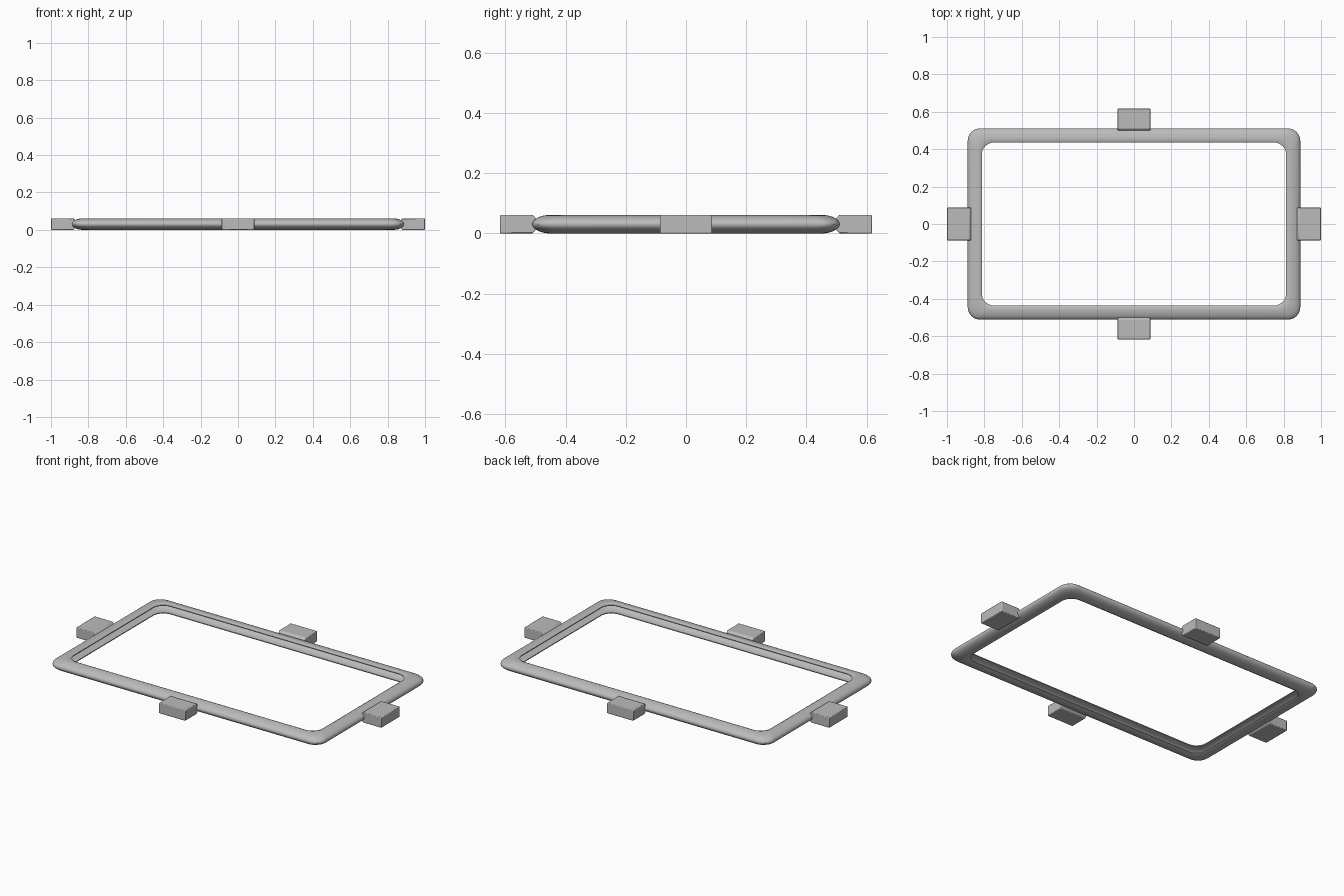
import bpy, bmesh, math
from mathutils import Matrix

old = bpy.data.objects.get("Cube")
if old:
    bpy.data.objects.remove(old, do_unlink=True)

HEIGHT = 0.062
MID = HEIGHT / 2

grey = bpy.data.materials.new("plain_grey")
grey.use_nodes = True
colour = (0.5, 0.5, 0.5, 1)
grey.diffuse_color = colour
grey.node_tree.nodes["Principled BSDF"].inputs["Base Color"].default_value = colour


def finish(name, bm):
    bmesh.ops.recalc_face_normals(bm, faces=bm.faces)
    mesh = bpy.data.meshes.new(name)
    bm.to_mesh(mesh)
    bm.free()
    mesh.materials.append(grey)
    obj = bpy.data.objects.new(name, mesh)
    bpy.context.collection.objects.link(obj)
    bpy.ops.object.select_all(action="DESELECT")
    obj.select_set(True)
    bpy.context.view_layer.objects.active = obj
    bpy.ops.object.shade_smooth_by_angle(angle=math.radians(35))
    return obj


def rounded_loop(bm, half_x, half_y, radius, z, steps=8):
    """One rounded rectangle of vertices at height z."""
    loop = []
    for corner, (sx, sy) in enumerate([(1, 1), (-1, 1), (-1, -1), (1, -1)]):
        for i in range(steps + 1):
            a = math.pi / 2 * (corner + i / steps)
            loop.append(bm.verts.new((sx * (half_x - radius) + radius * math.cos(a),
                                      sy * (half_y - radius) + radius * math.sin(a), z)))
    return loop


# Frame section: convex outer half ellipse, bevelled lips, concave inner groove
def arc(base, depth, half_height, steps, flip=1):
    return [(base + depth * math.cos(t), MID + flip * half_height * math.sin(t))
            for t in (math.pi * (i / steps - 0.5) for i in range(steps + 1))]


section = arc(0.012, 0.063, MID, 14)
section += [(0.0, HEIGHT - 0.006)]
section += arc(0.0, 0.045, MID - 0.011, 10, -1)
section += [(0.0, 0.006)]

bm = bmesh.new()
loops = [rounded_loop(bm, 0.814 + d, 0.436 + d, 0.066, z) for d, z in section]
for k, low in enumerate(loops):
    high = loops[(k + 1) % len(loops)]
    for i in range(len(low)):
        j = (i + 1) % len(low)
        bm.faces.new((low[i], low[j], high[j], high[i]))
finish("frame", bm)


# Tabs: blocks whose inner end is notched around the frame's edge
def tab(name, angle, inner, outer, tip):
    profile = [(outer, 0), (outer, HEIGHT), (inner + 0.012, HEIGHT),
               (inner, HEIGHT - 0.012), (tip, MID), (inner, 0.012), (inner + 0.012, 0)]
    bm = bmesh.new()
    face = bm.faces.new([bm.verts.new((u, -0.087, z)) for u, z in profile])
    grown = bmesh.ops.extrude_face_region(bm, geom=[face])["geom"]
    bmesh.ops.translate(bm, vec=(0, 0.174, 0),
                        verts=[v for v in grown if isinstance(v, bmesh.types.BMVert)])
    bmesh.ops.transform(bm, matrix=Matrix.Rotation(angle, 4, "Z"), verts=bm.verts)
    obj = finish(name, bm)
    bevel = obj.modifiers.new("soft_edges", "BEVEL")
    bevel.width = 0.004
    bevel.segments = 2


for side, turn in (("left", 0), ("right", math.pi)):
    tab(side + "_tab", turn, 0.868, 1.0, 0.889)
for side, turn in (("back", math.pi / 2), ("front", -math.pi / 2)):
    tab(side + "_tab", turn, 0.498, 0.618, 0.511)
